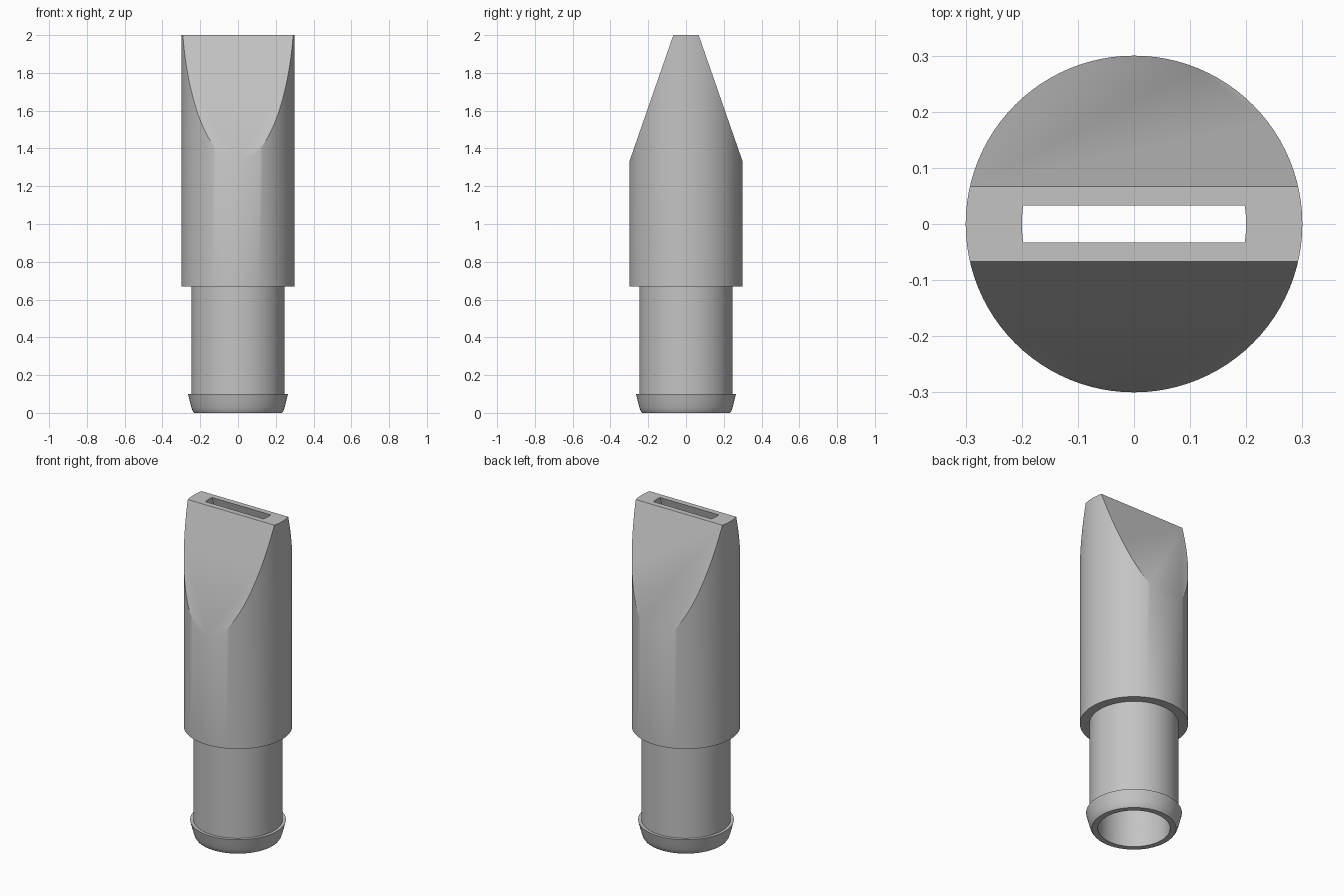
import bpy, bmesh
from math import tau
from mathutils import Vector, Matrix

cube = bpy.data.objects.get("Cube")
if cube:
    bpy.data.objects.remove(cube)

SEGMENTS = 96
TAPER_START, TOP = 1.33, 2.0

grey = bpy.data.materials.new("plain grey")
grey.use_nodes = True
colour = (0.55, 0.55, 0.55, 1)
grey.diffuse_color = colour
grey.node_tree.nodes["Principled BSDF"].inputs["Base Color"].default_value = colour


def tapered_lathe(name, profile, wide, narrow):
    """Spin a profile into a solid, then slice front and back into a wedge."""
    bm = bmesh.new()
    points = [(0, profile[0][1])] + profile + [(0, profile[-1][1])]
    verts = [bm.verts.new((r, 0, z)) for r, z in points]
    edges = [bm.edges.new(pair) for pair in zip(verts, verts[1:])]
    bmesh.ops.spin(bm, geom=verts + edges, cent=(0, 0, 0), axis=(0, 0, 1),
                   angle=tau, steps=SEGMENTS, use_duplicate=False)
    bmesh.ops.remove_doubles(bm, verts=bm.verts, dist=0.0001)
    for side in (1, -1):
        normal = Vector((0, side * (TOP - TAPER_START), wide - narrow))
        cut = bmesh.ops.bisect_plane(
            bm, geom=bm.verts[:] + bm.edges[:] + bm.faces[:],
            plane_co=(0, side * wide, TAPER_START), plane_no=normal,
            clear_outer=True)
        rim = [e for e in cut["geom_cut"] if isinstance(e, bmesh.types.BMEdge)]
        bmesh.ops.holes_fill(bm, edges=rim, sides=0)
    bmesh.ops.dissolve_limit(bm, angle_limit=0.001, verts=bm.verts, edges=bm.edges)
    bmesh.ops.recalc_face_normals(bm, faces=bm.faces)
    mesh = bpy.data.meshes.new(name)
    bm.to_mesh(mesh)
    bm.free()
    mesh.materials.append(grey)
    obj = bpy.data.objects.new(name, mesh)
    bpy.context.collection.objects.link(obj)
    return obj


# Outer body: rounded barb, stem and wedge-shaped tip
body = tapered_lathe("mouthpiece_body", [
    (0.233, 0), (0.240, 0.01), (0.247, 0.03), (0.255, 0.06), (0.265, 0.10),
    (0.247, 0.10), (0.247, 0.67), (0.30, 0.67), (0.30, TOP)], 0.30, 0.067)

# Inner bore: round below, narrowing to a slot at the tip
bore = tapered_lathe("bore_cutter", [(0.20, -0.1), (0.20, TOP + 0.05)], 0.20, 0.033)
bore.hide_render = True

# Hollow out the body
hollow = body.modifiers.new("hollow", "BOOLEAN")
hollow.operation = "DIFFERENCE"
hollow.solver = "EXACT"
hollow.object = bore
bpy.ops.object.select_all(action="DESELECT")
bpy.context.view_layer.objects.active = body
body.select_set(True)
bpy.ops.object.modifier_apply(modifier=hollow.name)
bpy.data.objects.remove(bore)

# Smooth round walls, crisp rims
bpy.ops.object.shade_smooth_by_angle(angle=tau / 12)
